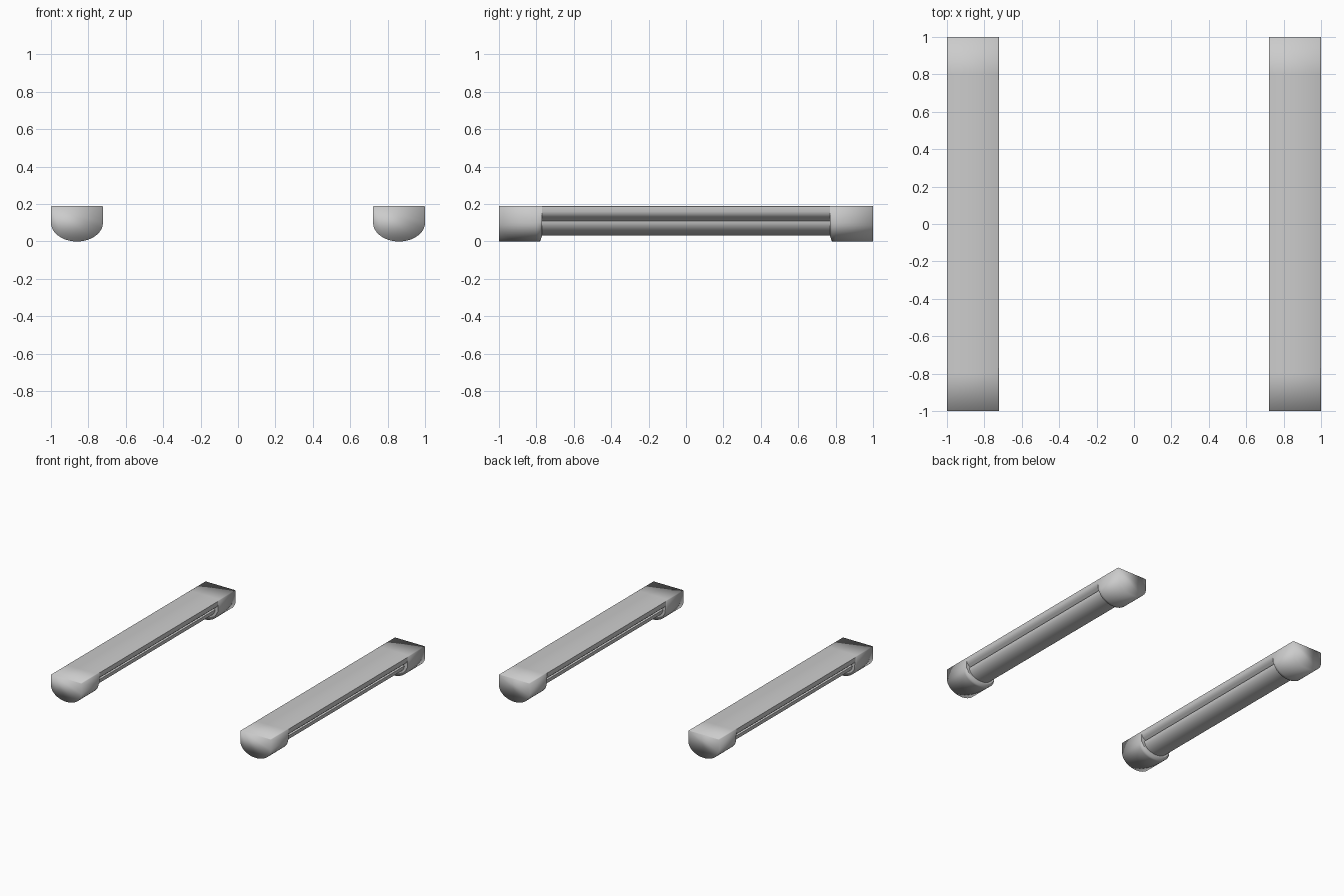
import bpy, bmesh, math

if "Cube" in bpy.data.objects:
    bpy.data.objects.remove(bpy.data.objects["Cube"])

TOP, HALF, CX = 0.19, 0.139, 0.861


def lower_arc(a, z0, z1, n=20):
    """Half ellipse from +x side under to -x side."""
    return [(a * math.cos(math.pi * i / n), z0 - (z0 - z1) * math.sin(math.pi * i / n))
            for i in range(n + 1)]


def mirrored(right, arc):
    """Closed symmetric outline: right side downwards, arc, left side upwards."""
    return right + arc + [(-x, z) for x, z in reversed(right)]


def loft(name, sections, cx, smooth_ends):
    """Skin equal-length outlines; sections = [(y, outline), ...]."""
    bm = bmesh.new()
    rings = [[bm.verts.new((cx + x, y, z)) for x, z in outline] for y, outline in sections]
    n = len(rings[0])
    for a, b in zip(rings, rings[1:]):
        for i in range(n):
            j = (i + 1) % n
            bm.faces.new((a[i], a[j], b[j], b[i]))
    for ring, soft in zip((rings[0], rings[-1]), smooth_ends):
        face = bm.faces.new(ring)
        for e in face.edges:
            e.smooth = soft
    bmesh.ops.recalc_face_normals(bm, faces=bm.faces)
    for f in bm.faces:
        f.smooth = True
    mesh = bpy.data.meshes.new(name)
    bm.to_mesh(mesh)
    bm.free()
    ob = bpy.data.objects.new(name, mesh)
    bpy.context.collection.objects.link(ob)
    return ob


# End block outline: flat top, straight sides, rounded belly
block = mirrored([(HALF - 0.006, TOP), (HALF, TOP - 0.004)], lower_arc(HALF, 0.10, 0.0))
# Inner end of the block is chamfered up from below
block_in = [(x * (0.95 if z < 0.1 else 1), z if z > 0.1 else 0.1 - (0.1 - z) * 0.7)
            for x, z in block]

# Rail outline: overhanging plate, side groove, smaller rounded belly
rail = mirrored([(HALF - 0.006, TOP), (HALF, TOP - 0.004), (HALF, 0.16), (0.134, 0.145),
                 (0.122, 0.132), (0.105, 0.122), (0.095, 0.113)],
                lower_arc(0.112, 0.11, 0.033))

for side, sx in (("left", -1), ("right", 1)):
    body = loft(side + "_rail", [(-0.77, rail), (0.77, rail)], sx * CX, (False, False))
    bpy.context.view_layer.objects.active = body
    body.select_set(True)
    bpy.ops.object.shade_smooth_by_angle(angle=math.radians(50))
    body.select_set(False)
    for end, sy in (("front", -1), ("back", 1)):
        loft(f"{side}_{end}_end_block",
             [(sy * 1.0, block), (sy * 0.8, block), (sy * 0.78, block), (sy * 0.77, block_in)],
             sx * CX, (True, False))
